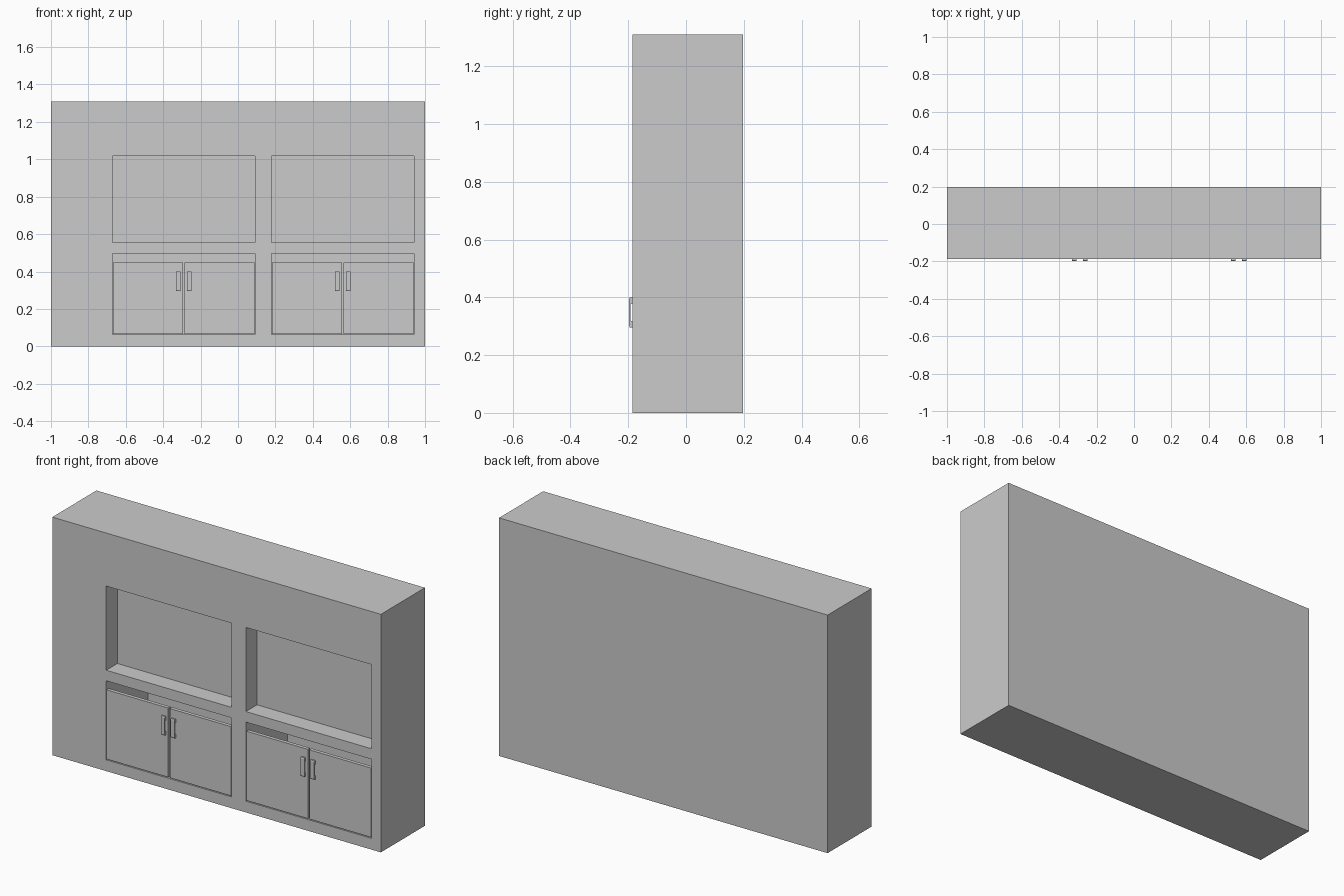
import bpy, bmesh
from mathutils import Vector

if "Cube" in bpy.data.objects:
    bpy.data.objects.remove(bpy.data.objects["Cube"])

FRONT, BACK = -0.186, 0.197


def box(name, lo, hi):
    lo, hi = Vector(lo), Vector(hi)
    bpy.ops.mesh.primitive_cube_add(size=1, location=(lo + hi) / 2)
    ob = bpy.context.object
    ob.name = name
    ob.scale = hi - lo
    bpy.ops.object.transform_apply(location=False, rotation=False, scale=True)
    return ob


def carve(target, lo, hi):
    cutter = box("cutter", lo, hi)
    mod = target.modifiers.new("carve", 'BOOLEAN')
    mod.operation, mod.solver, mod.object = 'DIFFERENCE', 'EXACT', cutter
    bpy.context.view_layer.objects.active = target
    bpy.ops.object.modifier_apply(modifier=mod.name)
    bpy.data.objects.remove(cutter)


def handle(name, x0, x1):
    # U-shaped pull: side profile (y, z) extruded across x
    f, b, g = -0.197, FRONT, -0.193
    profile = [(b, 0.296), (f + 0.002, 0.296), (f, 0.302), (f, 0.394),
               (f + 0.002, 0.400), (b, 0.400), (b, 0.379), (g, 0.376),
               (g, 0.320), (b, 0.317)]
    bm = bmesh.new()
    face = bm.faces.new([bm.verts.new((x0, y, z)) for y, z in profile])
    new = bmesh.ops.extrude_face_region(bm, geom=[face])["geom"]
    verts = [v for v in new if isinstance(v, bmesh.types.BMVert)]
    bmesh.ops.translate(bm, verts=verts, vec=(x1 - x0, 0, 0))
    bmesh.ops.recalc_face_normals(bm, faces=bm.faces)
    mesh = bpy.data.meshes.new(name)
    bm.to_mesh(mesh)
    bm.free()
    bpy.context.collection.objects.link(bpy.data.objects.new(name, mesh))


# Wall block
wall = box("wall_unit", (-1, FRONT, 0), (1, BACK, 1.31))

for tag, x0, x1 in (("left", -0.672, 0.092), ("right", 0.178, 0.942)):
    # Shallow display niche above, deep cupboard below
    carve(wall, (x0, FRONT - 0.1, 0.555), (x1, FRONT + 0.097, 1.018))
    carve(wall, (x0, FRONT - 0.1, 0.062), (x1, 0.178, 0.497))

    # Pair of doors with pulls, mirrored about the cupboard centre
    mid, half = (x0 + x1) / 2, (x1 - x0) / 2
    for side, s in (("a", -1), ("b", 1)):
        dx = sorted((mid + s * 0.005, mid + s * (half - 0.003)))
        box(f"{tag}_door_{side}", (dx[0], FRONT, 0.067), (dx[1], FRONT + 0.02, 0.448))
        hx = sorted((mid + s * 0.018, mid + s * 0.042))
        handle(f"{tag}_handle_{side}", *hx)
